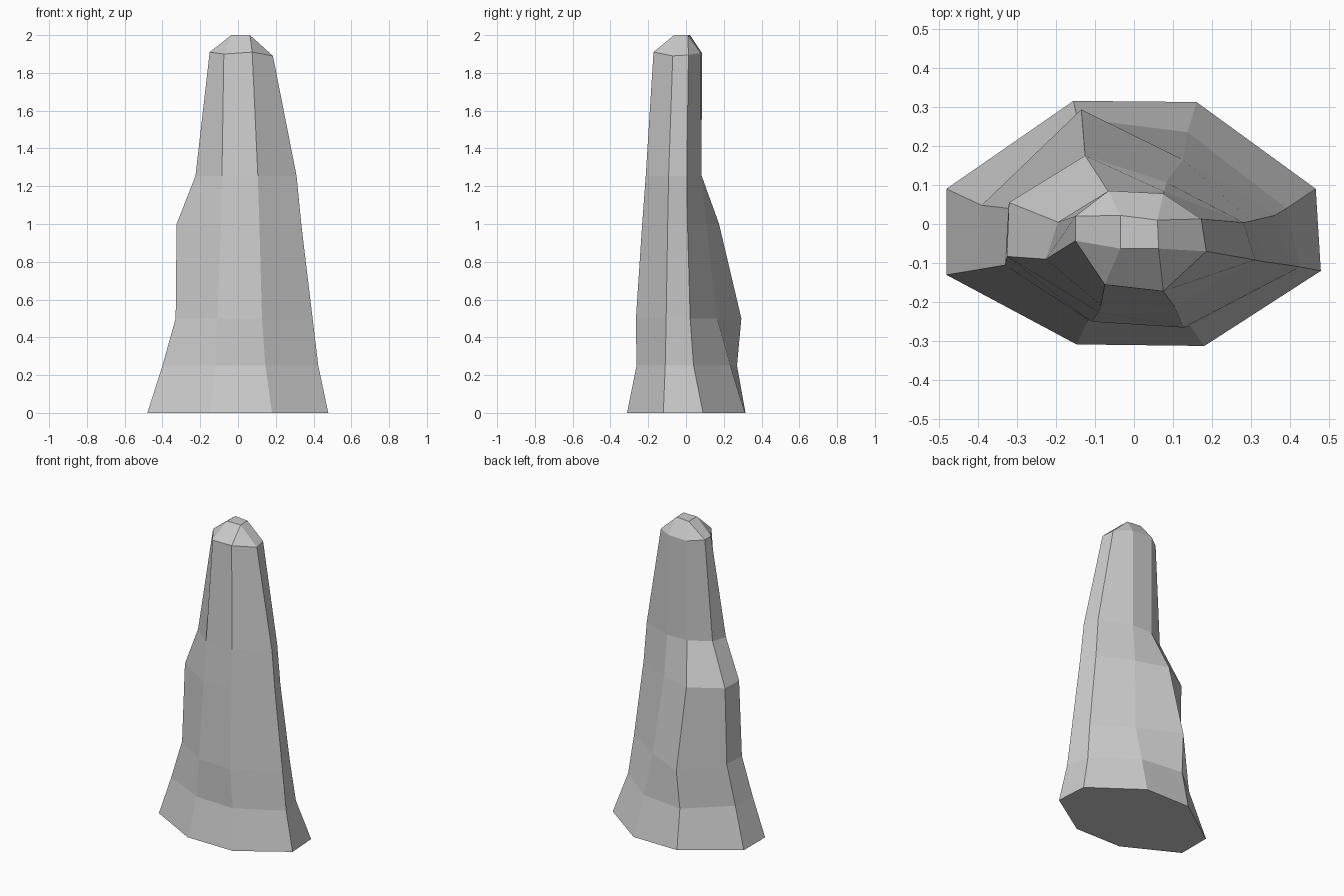
import bpy, bmesh

# Eight-sided cross-sections (height, outline), clockwise from the left-back corner
sections = [
    (0.00, [(-.48, .09), (-.155, .315), (.16, .312), (.465, .09),
            (.478, -.12), (.18, -.312), (-.147, -.308), (-.48, -.13)]),
    (0.25, [(-.39, .048), (-.145, .27), (.137, .235), (.39, .04),
            (.425, -.11), (.145, -.262), (-.12, -.25), (-.40, -.117)]),
    (0.50, [(-.322, .04), (-.135, .293), (.125, .165), (.36, .022),
            (.395, -.105), (.127, -.265), (-.11, -.25), (-.33, -.105)]),
    (1.00, [(-.32, .055), (-.125, .175), (.082, .107), (.30, .008),
            (.335, -.097), (.113, -.232), (-.09, -.225), (-.325, -.083)]),
    (1.255, [(-.195, .005), (-.065, .082), (.078, .083), (.28, .004),
             (.31, -.092), (.105, -.213), (-.085, -.208), (-.225, -.09)]),
    (1.90, [(-.15, .02), (-.065, .085), (.075, .078), (.172, .013),
            (.185, -.07), (.075, -.172), (-.075, -.155), (-.15, -.043)]),
]
tip = [(-.035, .022), (.06, .01), (.063, -.063), (-.035, -.063)]

bm = bmesh.new()
rings = [[bm.verts.new((x, y, z)) for x, y in pts] for z, pts in sections]
top = [bm.verts.new((x, y, 2.0)) for x, y in tip]

# The shoulder is slightly uneven
for v, z in zip(rings[-1], (1.91, 1.905, 1.905, 1.895, 1.89, 1.91, 1.90, 1.91)):
    v.co.z = z

# Each tip corner joins two neighbouring shoulder corners
rings.append([top[i // 2] for i in range(8)])

# Faceted sides, underside and tip
for a, b in zip(rings, rings[1:]):
    for i in range(8):
        j = (i + 1) % 8
        corners = [a[i], a[j], b[j], b[i]]
        bm.faces.new(list(dict.fromkeys(corners)))
bm.faces.new(rings[0])
bm.faces.new(top)
bmesh.ops.recalc_face_normals(bm, faces=bm.faces)

mesh = bpy.data.meshes.new("rock_spire")
bm.to_mesh(mesh)
bm.free()
bpy.context.collection.objects.link(bpy.data.objects.new("rock_spire", mesh))
